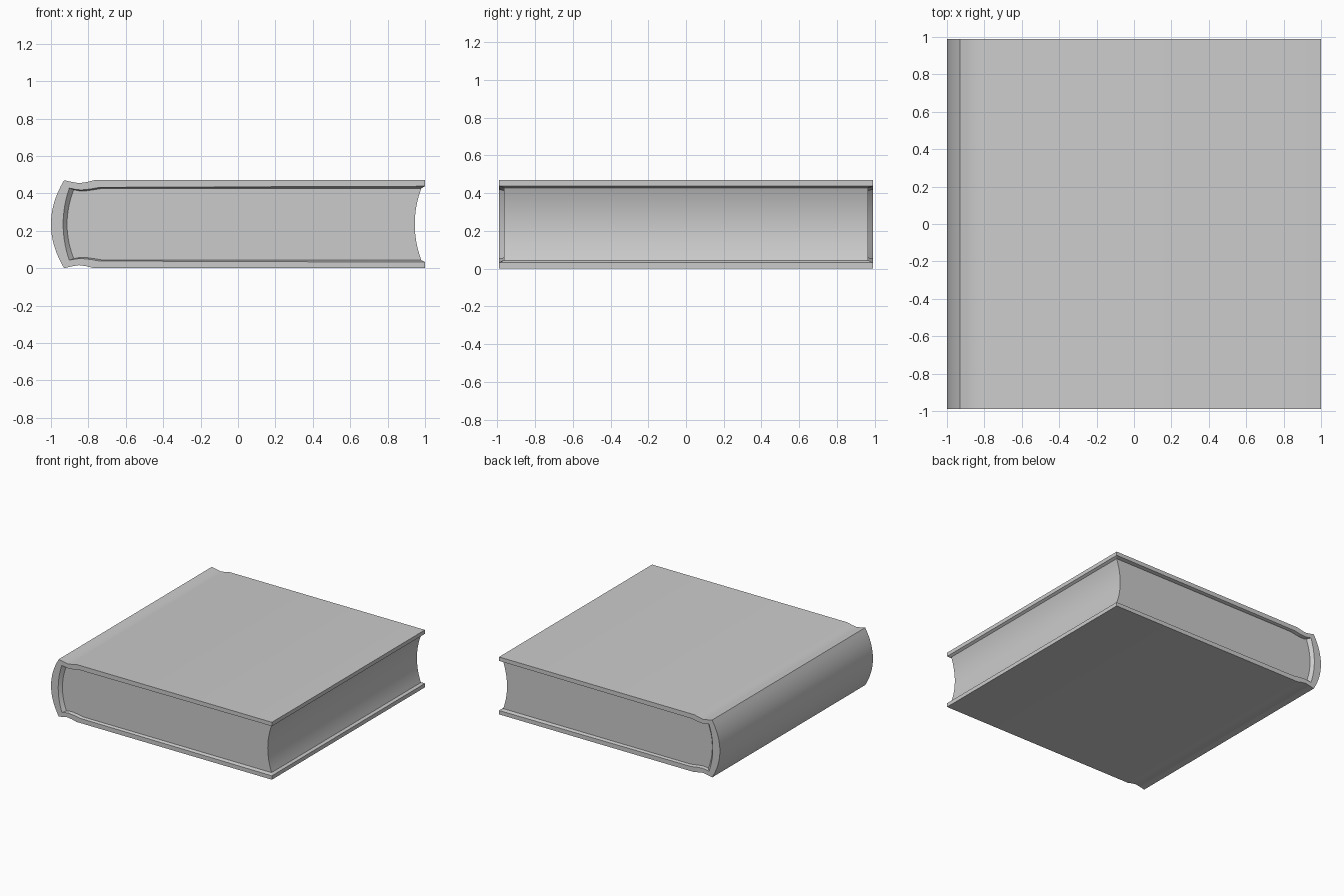
import bpy, bmesh, math

if "Cube" in bpy.data.objects:
    bpy.data.objects.remove(bpy.data.objects["Cube"])

MID = 0.235          # height of the book's middle plane
END, PAGE_END = 0.99, 0.965
SEG = 8              # segments in half a curve


def c_profile(half, bulge):
    """Upper half (x, height above middle) plus a spine arc, mirrored to a C shape."""
    x0, z0 = half[-1]
    arc = [(x0 - bulge * (1 - (1 - i / SEG) ** 2), z0 * (1 - i / SEG)) for i in range(1, SEG + 1)]
    top = half + arc
    return top + [(x, -z) for x, z in reversed(top[:-1])]


def make_object(name, sections, closed, extra=()):
    """Loft (profile, y) sections, then add extra faces given as (section, point) corners."""
    bm = bmesh.new()
    rings = [[bm.verts.new((x, y, z + MID)) for x, z in prof] for prof, y in sections]
    n, m = len(rings[0]), len(rings)
    for s in range(m if closed else m - 1):
        a, b = rings[s], rings[(s + 1) % m]
        for i in range(n - 1 if closed else n):
            j = (i + 1) % n
            bm.faces.new((a[i], a[j], b[j], b[i]))
    for corners in extra:
        bm.faces.new([rings[s][i] for s, i in corners])
    bmesh.ops.recalc_face_normals(bm, faces=bm.faces)
    mesh = bpy.data.meshes.new(name)
    bm.to_mesh(mesh)
    bm.free()
    obj = bpy.data.objects.new(name, mesh)
    bpy.context.collection.objects.link(obj)
    bpy.ops.object.select_all(action='DESELECT')
    obj.select_set(True)
    bpy.context.view_layer.objects.active = obj
    bpy.ops.object.shade_smooth_by_angle(angle=math.radians(25))
    return obj


# Outer skin, inner rim and page outline share one point layout
outer = c_profile([(1, .235), (-.77, .235), (-.81, .225), (-.85, .219), (-.89, .226), (-.93, .235)], .07)
inner = c_profile([(1, .203), (-.74, .197), (-.79, .188), (-.84, .183), (-.875, .187), (-.902, .193)], .033)
pages = c_profile([(.98, .192), (-.72, .192), (-.77, .184), (-.82, .177), (-.85, .178), (-.878, .184)], .036)

# Cover: boards, hinge grooves and rounded spine, with a bevelled inside rim
last = len(outer) - 1
lips = []
for p in (0, last):
    lips += [[(0, p), (1, p), (4, p), (5, p)], [(1, p), (2, p), (3, p), (4, p)]]
make_object("cover", [(outer, -END), (inner, -END), (pages, -PAGE_END),
                      (pages, PAGE_END), (inner, END), (outer, END)], True, lips)

# Page block: same outline closed by a hollow fore edge
fore = []
for i in range(1, 2 * SEG):
    t = -1 + i / SEG
    fore.append((.945 + .035 * t * t, .192 * t))
block = pages + fore
ids = range(len(block))
make_object("page_block", [(block, -PAGE_END), (block, PAGE_END)], False,
            [[(0, i) for i in ids], [(1, i) for i in ids]])
